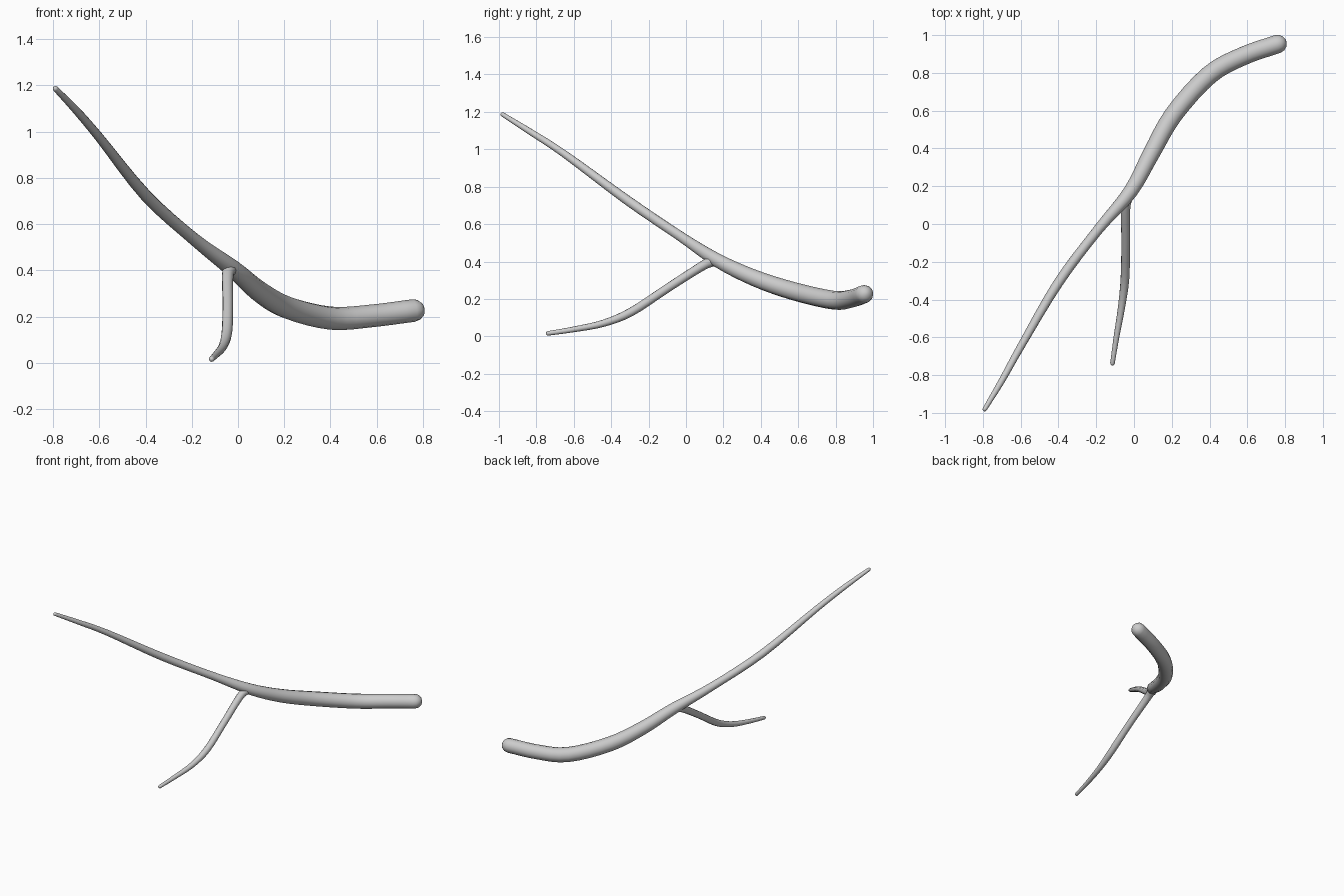
import bpy, bmesh, math
from mathutils import Vector

if "Cube" in bpy.data.objects:
    bpy.data.objects.remove(bpy.data.objects["Cube"])

SIDES = 12


def smooth_path(pts, steps=4):
    # Catmull-Rom through (x, y, z, radius) points
    p = [Vector(q) for q in pts]
    p = [2 * p[0] - p[1]] + p + [2 * p[-1] - p[-2]]
    out = []
    for i in range(1, len(p) - 2):
        a, b, c, d = p[i - 1:i + 3]
        for s in range(steps):
            t = s / steps
            out.append(0.5 * (2 * b + (c - a) * t + (2 * a - 5 * b + 4 * c - d) * t * t
                              + (3 * b - a - 3 * c + d) * t ** 3))
    out.append(p[-2])
    return out


def limb(name, pts):
    path = smooth_path(pts)
    pos = [q.xyz for q in path]
    n = len(pos)
    tan = [(pos[min(i + 1, n - 1)] - pos[max(i - 1, 0)]).normalized() for i in range(n)]
    # rings, with domed ends
    rings = []
    r0, r1 = path[0].w, path[-1].w
    for a in (80, 55, 28):
        a = math.radians(a)
        rings.append((pos[0] - tan[0] * r0 * math.sin(a), tan[0], r0 * math.cos(a)))
    rings += [(pos[i], tan[i], path[i].w) for i in range(n)]
    for a in (28, 55, 80):
        a = math.radians(a)
        rings.append((pos[-1] + tan[-1] * r1 * math.sin(a), tan[-1], r1 * math.cos(a)))

    bm = bmesh.new()
    side = Vector((0, 0, 1))
    prev = None
    for c, t, r in rings:
        side = (side - t * side.dot(t)).normalized()
        up = t.cross(side)
        ring = [bm.verts.new(c + r * (side * math.cos(k * math.tau / SIDES)
                                      + up * math.sin(k * math.tau / SIDES)))
                for k in range(SIDES)]
        if prev:
            for k in range(SIDES):
                j = (k + 1) % SIDES
                bm.faces.new((prev[k], prev[j], ring[j], ring[k]))
        else:
            bm.faces.new(ring[::-1])
        prev = ring
    bm.faces.new(prev)
    bmesh.ops.recalc_face_normals(bm, faces=bm.faces)
    for f in bm.faces:
        f.smooth = True
    me = bpy.data.meshes.new(name)
    bm.to_mesh(me)
    bm.free()
    ob = bpy.data.objects.new(name, me)
    bpy.context.collection.objects.link(ob)
    return ob


# Main stick, thick end to thin tip
limb("main_branch", [
    (0.76, 0.953, 0.226, 0.049),
    (0.58, 0.89, 0.203, 0.049),
    (0.40, 0.79, 0.193, 0.050),
    (0.21, 0.58, 0.240, 0.049),
    (0.09, 0.37, 0.310, 0.045),
    (-0.02, 0.17, 0.405, 0.038),
    (-0.19, -0.03, 0.535, 0.027),
    (-0.40, -0.31, 0.725, 0.026),
    (-0.60, -0.65, 0.975, 0.020),
    (-0.70, -0.83, 1.092, 0.017),
    (-0.79, -0.98, 1.186, 0.012),
])

# Side twig drooping to the ground
limb("side_twig", [
    (-0.035, 0.145, 0.405, 0.030),
    (-0.045, 0.08, 0.372, 0.025),
    (-0.044, -0.10, 0.257, 0.023),
    (-0.048, -0.29, 0.132, 0.023),
    (-0.066, -0.44, 0.070, 0.019),
    (-0.093, -0.60, 0.037, 0.015),
    (-0.114, -0.737, 0.016, 0.012),
])
